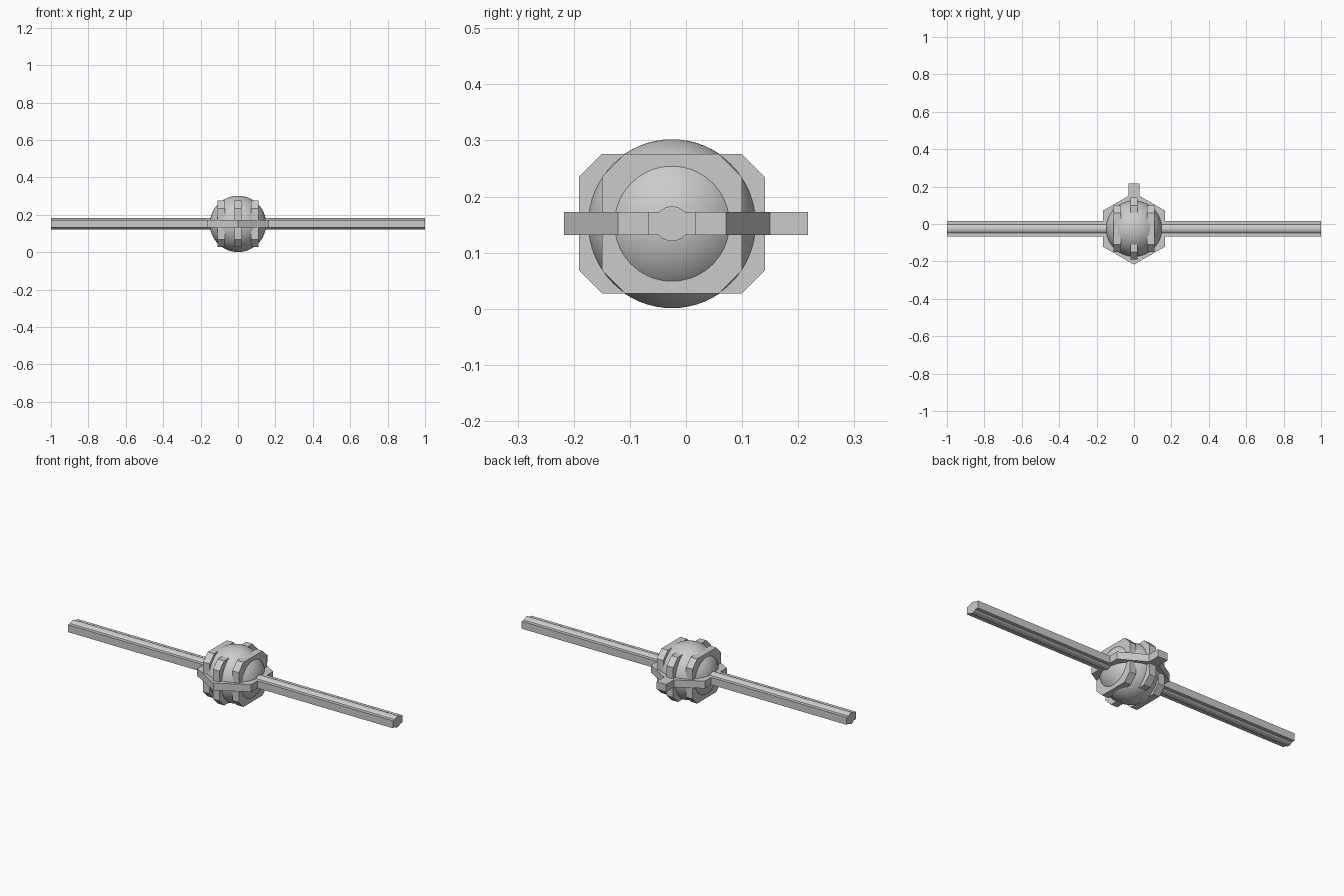
import bpy, math
from mathutils import Vector

if "Cube" in bpy.data.objects:
    bpy.data.objects.remove(bpy.data.objects["Cube"])

C = Vector((0, -0.025, 0.1515))   # shared centre of the core and rods


def box(name, size, loc):
    bpy.ops.mesh.primitive_cube_add(size=1, location=loc)
    ob = bpy.context.object
    ob.name = name
    ob.scale = size
    bpy.ops.object.transform_apply(location=False, rotation=False, scale=True)
    return ob


def octagon_plate(name, x, hy, hz, cut=0.041, half=0.02):
    """Chamfered rectangle in the YZ plane, extruded along x."""
    prof = [(hy, hz - cut), (hy - cut, hz), (cut - hy, hz), (-hy, hz - cut),
            (-hy, cut - hz), (cut - hy, -hz), (hy - cut, -hz), (hy, cut - hz)]
    verts = [(s * half, y, z) for s in (-1, 1) for y, z in prof]
    n = len(prof)
    faces = [tuple(reversed(range(n))), tuple(range(n, 2 * n))]
    faces += [(i, (i + 1) % n, n + (i + 1) % n, n + i) for i in range(n)]
    me = bpy.data.meshes.new(name)
    me.from_pydata(verts, [], faces)
    ob = bpy.data.objects.new(name, me)
    ob.location = C + Vector((x, 0, 0))
    bpy.context.collection.objects.link(ob)


# Smooth core ball
bpy.ops.mesh.primitive_uv_sphere_add(segments=64, ring_count=32, radius=0.1505, location=C)
bpy.context.object.name = "core_ball"
bpy.ops.object.shade_smooth()

# Three chamfered plates around the ball, the middle one wider
octagon_plate("middle_plate", 0, 0.166, 0.124)
for side, x in (("left", -0.09), ("right", 0.09)):
    octagon_plate(side + "_plate", x, 0.125, 0.124)

# Hexagonal belt with points toward front and back
bpy.ops.mesh.primitive_cylinder_add(vertices=6, radius=0.192, depth=0.041, location=C)
bpy.context.object.name = "hexagon_belt"

# Tab at the back of the belt
box("back_tab", (0.06, 0.2, 0.041), (0, 0.117, C.z))

# Long flat bar with a round rod running through it
box("wing_bar", (2, 0.083, 0.041), C)
bpy.ops.mesh.primitive_cylinder_add(vertices=32, radius=0.031, depth=2, location=C,
                                    rotation=(0, math.pi / 2, 0))
bpy.context.object.name = "wing_rod"
bpy.ops.object.shade_smooth_by_angle(angle=math.radians(30))
